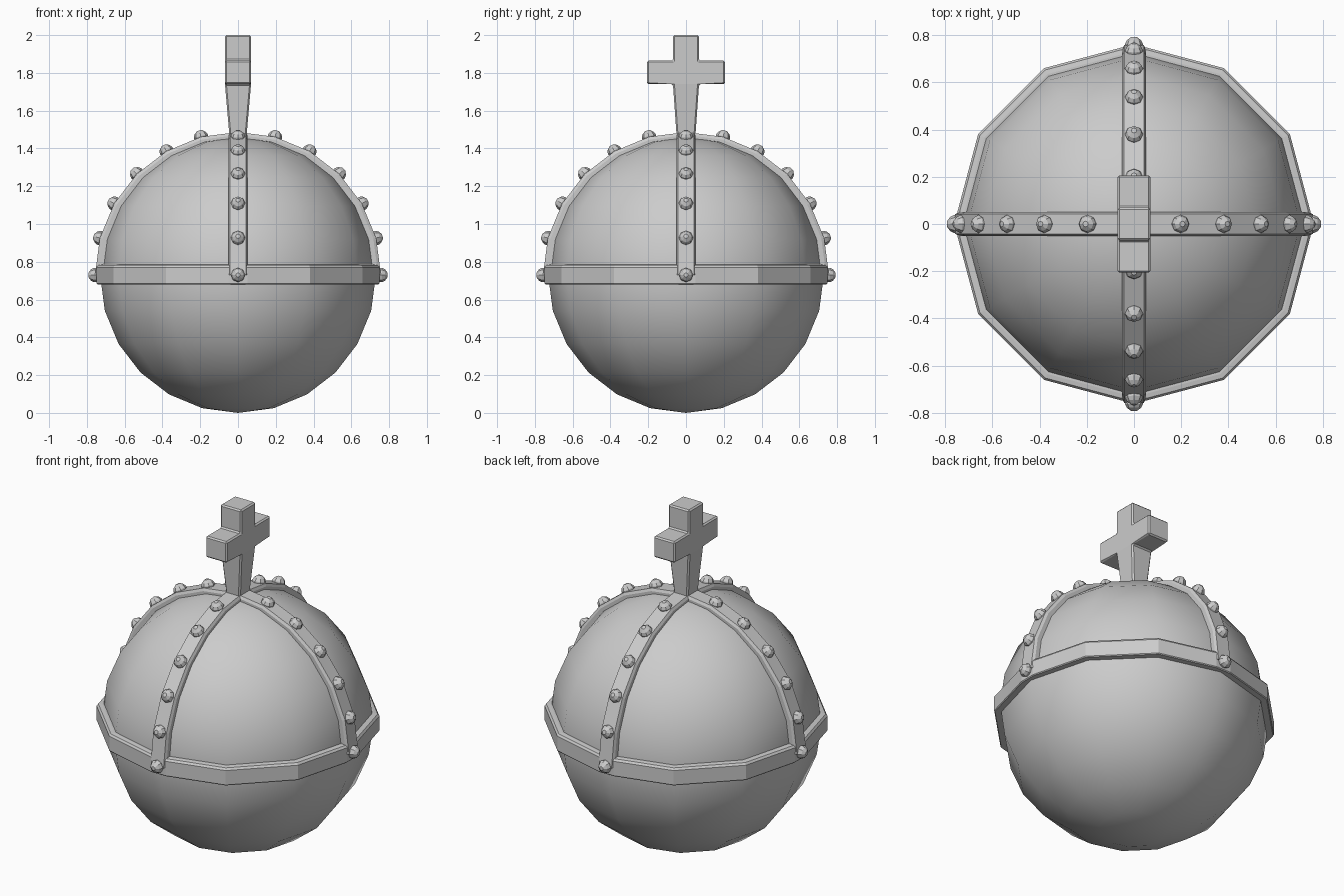
import bpy, bmesh
from math import sin, cos, pi, radians
from mathutils import Matrix, Vector

if "Cube" in bpy.data.objects:
    bpy.data.objects.remove(bpy.data.objects["Cube"])

C = 0.73  # height of the globe centre


def finish(name, bm, smooth=False):
    bmesh.ops.recalc_face_normals(bm, faces=bm.faces[:])
    me = bpy.data.meshes.new(name)
    bm.to_mesh(me)
    bm.free()
    for p in me.polygons:
        p.use_smooth = smooth
    ob = bpy.data.objects.new(name, me)
    bpy.context.collection.objects.link(ob)
    return ob


def skin(bm, loops, closed):
    """Join successive closed cross-sections with quads."""
    rows = [[bm.verts.new(p) for p in loop] for loop in loops]
    n = len(rows[0])
    for i in range(len(rows) if closed else len(rows) - 1):
        a, b = rows[i], rows[(i + 1) % len(rows)]
        for j in range(n):
            k = (j + 1) % n
            bm.faces.new((a[j], a[k], b[k], b[j]))
    if not closed:
        bm.faces.new(rows[0])
        bm.faces.new(rows[-1])


# globe
bm = bmesh.new()
bmesh.ops.create_uvsphere(bm, u_segments=12, v_segments=12, radius=0.73,
                          matrix=Matrix.Translation((0, 0, C)))
finish("globe", bm, True)

# horizontal band: twelve-sided, flattened where the straps meet it
outline = []
for q in range(4):
    turn = Matrix.Rotation(q * pi / 2, 3, 'Z')
    outline += [turn @ Vector(p) for p in ((0.748, -0.05, 0), (0.748, 0.05, 0),
                (0.762 * cos(pi / 6), 0.381, 0), (0.381, 0.762 * cos(pi / 6), 0))]
profile = [(0.92, 0.68), (0.994, 0.68), (1, 0.685), (1, 0.77), (0.988, 0.782), (0.962, 0.785), (0.92, 0.785)]
bm = bmesh.new()
skin(bm, [[(p.x * s, p.y * s, z) for s, z in profile] for p in outline], True)
finish("band", bm)

# two arched straps crossing at the top
section = [(-0.05, 0.69), (-0.05, 0.742), (-0.042, 0.757), (0.042, 0.757), (0.05, 0.742), (0.05, 0.69)]
for q, name in enumerate(("strap_side_to_side", "strap_front_to_back")):
    bm = bmesh.new()
    skin(bm, [[(r * sin(radians(a)), w, C + r * cos(radians(a))) for w, r in section]
              for a in range(-90, 91, 15)], False)
    bm.transform(Matrix.Rotation(q * pi / 2, 4, 'Z'))
    finish(name, bm)

# faceted studs along the straps
bm = bmesh.new()
rings = [(0.034, 0.735), (0.038, 0.762), (0.030, 0.778), (0.012, 0.792)]
for q in range(4):
    for a in range(15, 91, 15):
        m = (Matrix.Translation((0, 0, C)) @ Matrix.Rotation(q * pi / 2, 4, 'Z')
             @ Matrix.Rotation(radians(a), 4, 'Y'))
        skin(bm, [[m @ Vector((r * cos(i * pi / 4), r * sin(i * pi / 4), h)) for i in range(8)]
                  for r, h in rings], False)
finish("studs", bm)

# cross with a tapered foot
half = [(0.048, 1.44), (0.069, 1.74), (0.206, 1.74), (0.206, 1.865), (0.069, 1.865), (0.069, 2.0)]
shape = half + [(-y, z) for y, z in reversed(half)]
bm = bmesh.new()
front, back = [[bm.verts.new((s * (0.043 if z < 1.5 else 0.069), y, z)) for y, z in shape] for s in (1, -1)]
for i in range(12):
    j = (i + 1) % 12
    bm.faces.new((front[i], front[j], back[j], back[i]))
for v in (front, back):
    # foot, arms and head kept as separate flat faces
    bm.faces.new((v[0], v[1], v[10], v[11]))
    bm.faces.new((v[1], v[2], v[3], v[4], v[7], v[8], v[9], v[10]))
    bm.faces.new((v[4], v[5], v[6], v[7]))
cross = finish("cross", bm)
bev = cross.modifiers.new("edge_bevel", 'BEVEL')
bev.width = 0.008
bev.segments = 1
bev.limit_method = 'ANGLE'
